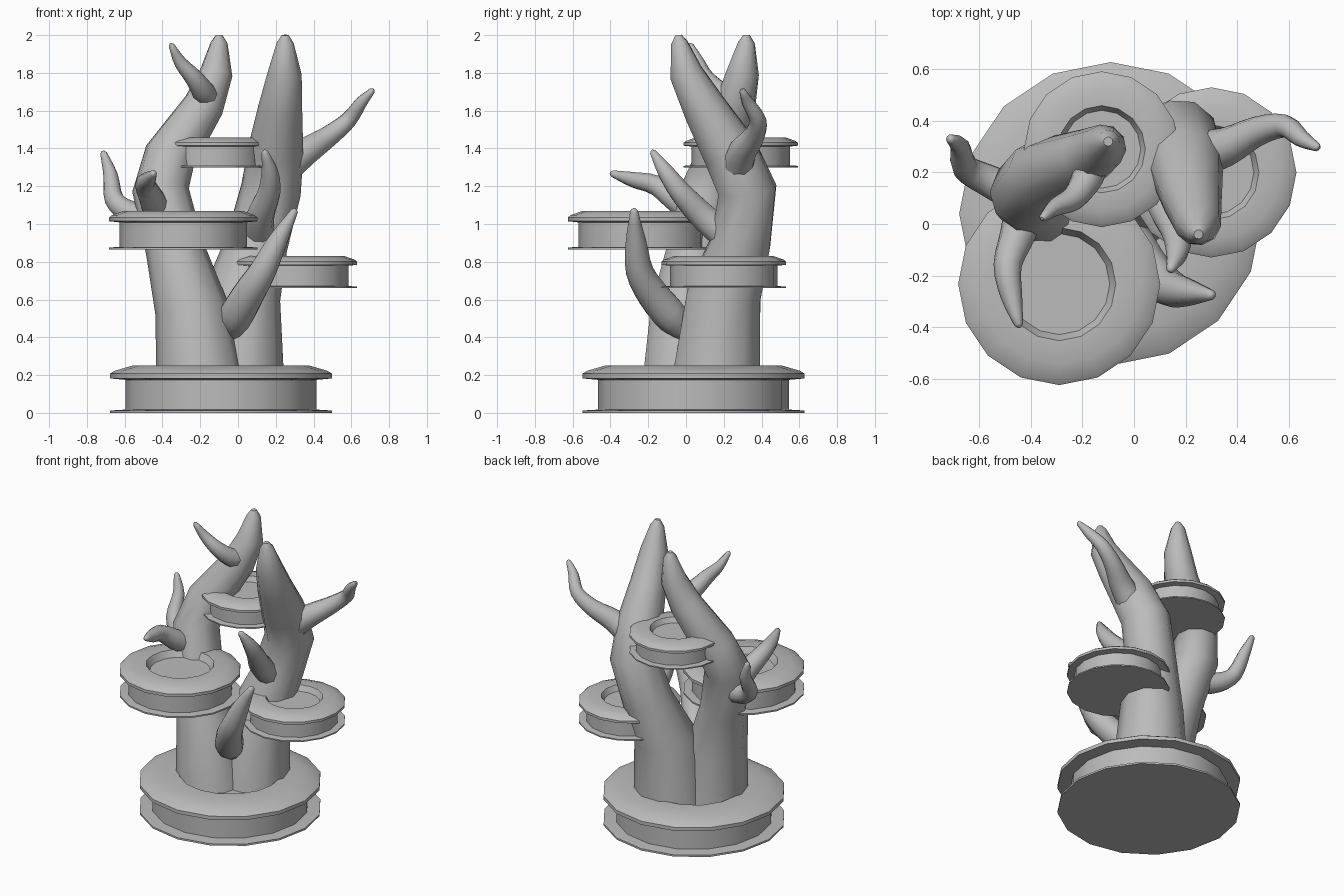
import bpy, bmesh, math
from mathutils import Vector

cube = bpy.data.objects.get("Cube")
if cube:
    bpy.data.objects.remove(cube)

grey = bpy.data.materials.new("plain grey")
grey.use_nodes = True
tone = (0.5, 0.5, 0.5, 1)
grey.diffuse_color = tone
grey.node_tree.nodes["Principled BSDF"].inputs["Base Color"].default_value = tone


def finish(bm, name, sharp_angle):
    bmesh.ops.recalc_face_normals(bm, faces=bm.faces)
    mesh = bpy.data.meshes.new(name)
    bm.to_mesh(mesh)
    bm.free()
    mesh.materials.append(grey)
    obj = bpy.data.objects.new(name, mesh)
    bpy.context.collection.objects.link(obj)
    bpy.ops.object.select_all(action="DESELECT")
    obj.select_set(True)
    bpy.context.view_layer.objects.active = obj
    bpy.ops.object.shade_smooth_by_angle(angle=math.radians(sharp_angle))


def skin(bm, rings):
    """Bridge consecutive rings and close both ends."""
    for a, b in zip(rings, rings[1:]):
        n = len(a)
        for i in range(n):
            bm.faces.new((a[i], a[(i + 1) % n], b[(i + 1) % n], b[i]))
    bm.faces.new(rings[0])
    bm.faces.new(rings[-1])


# Spool-shaped platform: (radius, height) fractions, thin foot, waist, wide lip, sunken top
SPOOL = [(1, 0), (1, 0.05), (0.86, 0.07), (0.86, 0.7), (1, 0.73),
         (1, 0.83), (0.96, 0.89), (0.8, 1), (0.56, 1), (0.5, 0.78)]


def platform(name, x, y, z, radius, height, sides=16):
    bm = bmesh.new()
    rings = []
    for r, h in SPOOL:
        rings.append([bm.verts.new((x + r * radius * math.sin(math.tau * i / sides),
                                    y + r * radius * math.cos(math.tau * i / sides),
                                    z + h * height)) for i in range(sides)])
    skin(bm, rings)
    finish(bm, name, 25)


def spline(points, steps=3):
    """Catmull-Rom curve through (x, y, z, radius) points."""
    p = [Vector(q) for q in points]
    p = [2 * p[0] - p[1]] + p + [2 * p[-1] - p[-2]]
    out = []
    for a, b, c, d in zip(p, p[1:], p[2:], p[3:]):
        for k in range(steps):
            t = k / steps
            out.append(0.5 * (2 * b + (c - a) * t + (2 * a - 5 * b + 4 * c - d) * t * t
                              + (3 * b - a - 3 * c + d) * t ** 3))
    return out + [p[-2]]


def limb(name, points, sides):
    """Tapered tube through (x, y, z, radius) points."""
    bm = bmesh.new()
    centres = [Vector(p[:3]) for p in points]
    side = Vector((1, 0, 0))
    rings = []
    for k, (c, p) in enumerate(zip(centres, points)):
        ahead = centres[min(k + 1, len(centres) - 1)]
        behind = centres[max(k - 1, 0)]
        axis = (ahead - behind).normalized()
        side = (side - axis * side.dot(axis)).normalized()
        other = axis.cross(side)
        rings.append([bm.verts.new(c + p[3] * (side * math.cos(math.tau * i / sides)
                                               + other * math.sin(math.tau * i / sides)))
                      for i in range(sides)])
    skin(bm, rings)
    finish(bm, name, 50)


def branch(name, points):
    """Curved horn-like branch with a small rounded tip."""
    path = spline(points)
    end, before = path[-1], path[-2]
    cap = end + (end - before).normalized() * 0.012
    cap[3] = end[3] * 0.4
    limb(name, path + [cap], 10)


# Platforms
platform("base", -0.09, 0.04, 0, 0.588, 0.25)
platform("front_platform", -0.29, -0.233, 0.865, 0.392, 0.205)
platform("side_platform", 0.30, 0.20, 0.66, 0.33, 0.17)
platform("top_platform", -0.125, 0.29, 1.30, 0.302, 0.157)

# Trunks
limb("right_trunk", [(-0.2, -0.005, 0.17, 0.235), (-0.245, 0, 0.55, 0.195),
                     (-0.335, 0.05, 0.87, 0.155), (-0.41, 0.12, 1.18, 0.15),
                     (-0.36, 0.19, 1.36, 0.14), (-0.18, 0.26, 1.63, 0.11),
                     (-0.115, 0.3, 1.8, 0.088), (-0.1, 0.32, 1.96, 0.045),
                     (-0.1, 0.32, 2.0, 0.018)], 10)
limb("left_trunk", [(0, 0.16, 0.17, 0.245), (0.02, 0.2, 0.62, 0.205),
                    (0.1, 0.29, 0.9, 0.165), (0.175, 0.325, 1.18, 0.16),
                    (0.2, 0.23, 1.39, 0.148), (0.224, 0.1, 1.61, 0.118),
                    (0.248, 0, 1.8, 0.09), (0.25, -0.035, 1.96, 0.045),
                    (0.25, -0.04, 2.0, 0.018)], 10)

# Branches
branch("low_front_branch", [(-0.035, 0, 0.41, 0.04), (-0.015, -0.07, 0.5, 0.09),
                            (0.05, -0.17, 0.62, 0.088), (0.13, -0.245, 0.75, 0.074),
                            (0.21, -0.265, 0.91, 0.054), (0.3, -0.275, 1.07, 0.02)])
branch("middle_front_branch", [(0.11, 0.18, 0.96, 0.08), (0.12, 0.08, 1.05, 0.074),
                               (0.165, -0.03, 1.17, 0.06), (0.168, -0.11, 1.28, 0.044),
                               (0.142, -0.175, 1.38, 0.018)])
branch("right_front_branch", [(-0.42, 0.08, 1.04, 0.08), (-0.45, -0.04, 1.12, 0.07),
                              (-0.49, -0.16, 1.205, 0.055), (-0.475, -0.28, 1.235, 0.042),
                              (-0.447, -0.39, 1.267, 0.018)])
branch("right_outer_branch", [(-0.44, 0.11, 1.03, 0.075), (-0.57, 0.17, 1.06, 0.064),
                              (-0.655, 0.22, 1.13, 0.052), (-0.675, 0.3, 1.26, 0.038),
                              (-0.712, 0.33, 1.375, 0.018)])
branch("right_upper_branch", [(-0.16, 0.27, 1.67, 0.068), (-0.18, 0.18, 1.695, 0.062),
                              (-0.235, 0.1, 1.775, 0.048), (-0.305, 0.065, 1.855, 0.034),
                              (-0.352, 0.025, 1.945, 0.016)])
branch("left_outer_branch", [(0.25, 0.27, 1.3, 0.09), (0.36, 0.3, 1.385, 0.076),
                             (0.48, 0.36, 1.465, 0.058), (0.585, 0.38, 1.55, 0.045),
                             (0.65, 0.33, 1.64, 0.034), (0.71, 0.298, 1.705, 0.017)])
